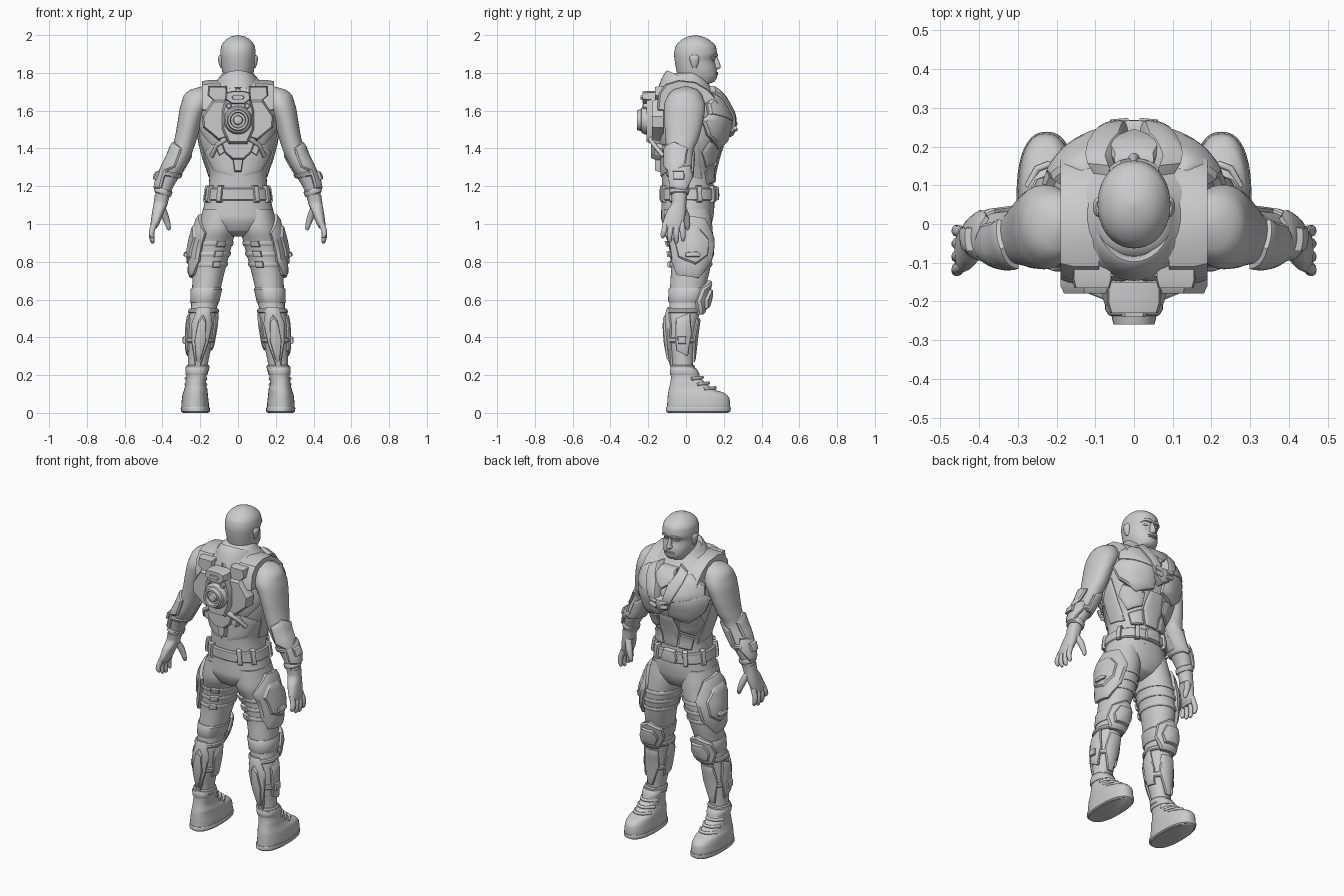
import bpy, bmesh, math

# ---------- helpers ----------
def finish(name, verts, faces, mirror=False, angle=35):
    me = bpy.data.meshes.new(name)
    me.from_pydata(verts, [], faces)
    bm = bmesh.new(); bm.from_mesh(me)
    bmesh.ops.remove_doubles(bm, verts=bm.verts, dist=1e-5)
    bmesh.ops.recalc_face_normals(bm, faces=bm.faces)
    bm.to_mesh(me); bm.free()
    me.shade_smooth(); me.set_sharp_from_angle(angle=math.radians(angle))
    ob = bpy.data.objects.new(name, me)
    bpy.context.collection.objects.link(ob)
    if mirror:
        ob.modifiers.new("mirror", 'MIRROR').use_mirror_merge = False
    return ob

def rings_to_faces(k, n):
    f = [(i*n+j, i*n+(j+1) % n, (i+1)*n+(j+1) % n, (i+1)*n+j) for i in range(k-1) for j in range(n)]
    return f + [tuple(range(n)), tuple(range((k-1)*n, k*n))]

def at(rows, z):
    """Monotone cubic interpolation of section rows (z, cx, rx, y_back, y_front)."""
    z = min(max(z, rows[0][0]), rows[-1][0])
    i = max(k for k in range(len(rows)-1) if rows[k][0] <= z)
    h = rows[i+1][0]-rows[i][0]; t = (z-rows[i][0])/h
    def slope(k, c): return (rows[k+1][c]-rows[k][c])/(rows[k+1][0]-rows[k][0])
    def tan(k, c):
        if k == 0: return slope(0, c)
        if k == len(rows)-1: return slope(k-1, c)
        a, b = slope(k-1, c), slope(k, c)
        return 0 if a*b <= 0 else 2*a*b/(a+b)
    return [(2*t**3-3*t*t+1)*rows[i][c]+(t**3-2*t*t+t)*h*tan(i, c)
            + (3*t*t-2*t**3)*rows[i+1][c]+(t**3-t*t)*h*tan(i+1, c) for c in range(1, 5)]

def point(body, deg, z, d=0):
    rows, n = body
    cx, rx, yb, yf = at(rows, z)
    c, s = math.cos(math.radians(deg)), math.sin(math.radians(deg))
    return (cx+(rx+d)*math.copysign(abs(c)**(2/n), c),
            (yb+yf)/2+((yf-yb)/2+d)*math.copysign(abs(s)**(2/n), s), z)

def loft(name, body, mirror=False, steps=40, seg=40):
    z0, z1 = body[0][0][0], body[0][-1][0]
    v = [point(body, 360*j/seg, z0+(z1-z0)*i/steps) for i in range(steps+1) for j in range(seg)]
    return finish(name, v, rings_to_faces(steps+1, seg), mirror, 50)

def band(name, body, z0, z1, d, mirror=False, tilt=0, seg=40):
    b = min(.006, (z1-z0)*.25)
    prof = [(z0, -.01), (z0, d*.5), (z0+b, d), (z1-b, d), (z1, d*.5), (z1, -.01)]
    v = [point(body, 360*j/seg, z+tilt*math.cos(2*math.pi*j/seg), e) for z, e in prof for j in range(seg)]
    return finish(name, v, rings_to_faces(6, seg), mirror)

def plate(name, body, outline, d, mirror=False, edge=.86):
    """Bevelled armour plate following a body; outline in (degrees, z)."""
    o = []
    for (a, z), (a2, z2) in zip(outline, outline[1:]+outline[:1]):
        o += [(a+(a2-a)*t/5, z+(z2-z)*t/5) for t in range(5)]
    ca, cz = sum(p[0] for p in o)/len(o), sum(p[1] for p in o)/len(o)
    v = [point(body, ca+(a-ca)*s, cz+(z-cz)*s, e)
         for s, e in ((1, -.012), (1, d*.65), (edge, d), (.6, d*1.05), (.3, d*1.1), (.02, d*1.1)) for a, z in o]
    return finish(name, v, rings_to_faces(6, len(o)), mirror)

def slab(name, pts, d0, d1, mirror=False, sym=False, inset=.88, axis='y'):
    """Bevelled extrusion of an outline (u, z) from depth d0 to d1."""
    if sym: pts = pts+[(-u, z) for u, z in reversed(pts)]
    n = len(pts); cu, cz = sum(p[0] for p in pts)/n, sum(p[1] for p in pts)/n
    v = []
    for s, d in ((1, d0), (1, d0+(d1-d0)*.65), (inset, d1)):
        for u, z in pts:
            u2, z2 = cu+(u-cu)*s, cz+(z-cz)*s
            v.append((u2, d, z2) if axis == 'y' else (d, u2, z2))
    return finish(name, v, rings_to_faces(3, n), mirror)

def rod(name, pts, mirror=True):
    """Tube through points (x, y, z, radius)."""
    cu = bpy.data.curves.new(name, 'CURVE'); cu.dimensions = '3D'
    cu.bevel_depth = 1; cu.bevel_resolution = 3; cu.use_fill_caps = True
    for s in ((1, -1) if mirror else (1,)):
        sp = cu.splines.new('POLY'); sp.points.add(len(pts)-1); sp.use_smooth = True
        for p, (x, y, z, r) in zip(sp.points, pts):
            p.co = (s*x, y, z, 1); p.radius = r
    bpy.context.collection.objects.link(bpy.data.objects.new(name, cu))

def disc(name, x, y, z, prof, seg=32):
    """Turned part along -y; prof is (radius, depth)."""
    v = [(x+r*math.cos(2*math.pi*j/seg), y-d, z+r*math.sin(2*math.pi*j/seg)) for r, d in prof for j in range(seg)]
    finish(name, v, rings_to_faces(len(prof), seg))

# ---------- body sections: z, centre x, half width, back y, front y ----------
head = ([(1.66, 0, .08, -.05, .09), (1.735, 0, .073, -.048, .10), (1.752, 0, .068, -.047, .15),
         (1.785, 0, .078, -.046, .165), (1.82, 0, .086, -.052, .162), (1.865, 0, .09, -.06, .152),
         (1.90, 0, .094, -.063, .164), (1.94, 0, .089, -.055, .158), (1.97, 0, .07, -.03, .13),
         (1.99, 0, .042, .005, .095), (2.0, 0, .005, .045, .055)], 2.1)
torso = ([(1.10, 0, .17, -.125, .15), (1.25, 0, .152, -.128, .145), (1.35, 0, .18, -.13, .165),
          (1.45, 0, .205, -.14, .20), (1.55, 0, .215, -.145, .222), (1.65, 0, .205, -.14, .185),
          (1.72, 0, .165, -.13, .135), (1.76, 0, .115, -.10, .11), (1.80, 0, .08, -.06, .09)], 2.3)
pelvis = ([(.935, 0, .05, -.05, .06), (.965, 0, .13, -.105, .115), (1.04, 0, .19, -.132, .145),
           (1.10, 0, .18, -.13, .15), (1.17, 0, .165, -.128, .15)], 2.2)
leg = ([(.17, .222, .05, -.07, .04), (.25, .213, .052, -.072, .037), (.38, .20, .066, -.09, .047),
        (.48, .19, .072, -.096, .062), (.58, .177, .069, -.087, .085), (.65, .168, .075, -.085, .10),
        (.75, .155, .085, -.08, .125), (.88, .133, .098, -.09, .145), (.98, .11, .10, -.12, .14),
        (1.08, .10, .085, -.115, .125)], 2.1)
boot = ([(0, .225, .066, -.095, .222), (.012, .225, .072, -.102, .232), (.04, .227, .073, -.10, .234),
         (.075, .227, .07, -.098, .23), (.105, .226, .066, -.095, .205), (.12, .224, .062, -.092, .16),
         (.15, .224, .055, -.085, .115), (.19, .22, .053, -.08, .075), (.235, .218, .055, -.08, .05)], 2.4)
arm = ([(1.09, .412, .035, -.075, .0), (1.17, .395, .04, -.077, .008), (1.25, .363, .052, -.09, .028),
        (1.32, .328, .057, -.103, .033), (1.38, .299, .057, -.104, .038), (1.45, .277, .059, -.108, .066),
        (1.55, .253, .065, -.115, .092), (1.62, .23, .076, -.117, .102), (1.68, .21, .077, -.095, .085),
        (1.715, .195, .05, -.06, .055), (1.728, .185, .01, -.01, .01)], 2.1)
hand = ([(.975, .447, .015, -.105, -.025), (1.0, .44, .023, -.122, -.015), (1.06, .424, .031, -.105, -.002),
         (1.12, .408, .037, -.075, .002), (1.15, .402, .04, -.077, .006)], 2.4)

loft("head", head)
loft("torso", torso)
loft("pelvis", pelvis)
for nm, b in (("leg", leg), ("boot", boot), ("arm", arm), ("palm", hand)):
    loft(nm, b, True)

# face and ears
loft("nose", ([(1.818, 0, .012, .13, .168), (1.828, 0, .019, .13, .184), (1.845, 0, .013, .13, .181),
               (1.89, 0, .008, .13, .163)], 2), steps=10, seg=16)
plate("brow", head, [(86, 1.884), (60, 1.888), (48, 1.88), (50, 1.893), (70, 1.906), (86, 1.898)], .007, True)
plate("eye", head, [(76, 1.868), (66, 1.874), (56, 1.868), (66, 1.862)], .004, True)
for z in (1.792, 1.802):
    plate("lip", head, [(68, z), (90, z-.005), (112, z), (90, z+.004)], .005)
loft("ear", ([(1.825, .086, .006, .035, .055), (1.85, .09, .012, .025, .065), (1.88, .092, .014, .018, .07),
              (1.895, .092, .006, .03, .06)], 2), True, 10, 16)

# fingers and thumb
for i in range(4):
    y, tip = -.108+.029*i, (.925, .903, .897, .908)[i]
    y2 = y*1.22+.01
    rod("finger", [(.44, y, 1.01, .015), (.456, (y+y2)/2, .965, .0155), (.458, y2, (tip+.965)/2, .0135),
                   (.452, y2, tip+.008, .011), (.451, y2, tip, .005)])
rod("thumb", [(.405, -.02, 1.09, .02), (.385, .002, 1.04, .019), (.372, .008, 1.0, .015), (.366, .008, .975, .011), (.365, .008, .967, .004)])

# tilted collar
prof = [(1.4, -.085), (1.28, -.04), (1.1, 0), (1.02, .006), (.92, -.012), (.85, -.1)]
n = 40
finish("collar", [(.1*r*math.cos(t), .035+.13*r*math.sin(t), 1.745-.062*math.sin(t)+dz)
                  for r, dz in prof for t in [2*math.pi*j/n for j in range(n)]], rings_to_faces(6, n))

# vest: shoulder straps, chest plates, abdomen plates
slab("shoulder_strap", [(-.155, 1.6), (-.145, 1.69), (-.11, 1.74), (-.04, 1.762), (.05, 1.752), (.12, 1.71), (.175, 1.65), (.19, 1.58)],
     .09, .19, True, inset=.93, axis='x')
plate("chest_plate", torso, [(84, 1.43), (55, 1.395), (22, 1.47), (10, 1.55), (30, 1.60), (84, 1.56)], .03, True)
plate("upper_chest_plate", torso, [(82, 1.53), (50, 1.56), (22, 1.58), (25, 1.64), (50, 1.69), (72, 1.67)], .034, True)
plate("collar_lapel", torso, [(89, 1.5), (80, 1.5), (58, 1.7), (72, 1.73), (84, 1.64)], .045, True)
plate("chest_clip", torso, [(80, 1.49), (90, 1.46), (100, 1.49), (98, 1.55), (82, 1.55)], .045)
for z in (1.50, 1.53):
    rod("chest_buckle", [(.015, .262, z, .012), (.06, .258, z+.01, .012)])
plate("throat_guard", torso, [(75, 1.66), (90, 1.6), (105, 1.66), (102, 1.71), (78, 1.71)], .04)
plate("abdomen_centre", torso, [(78, 1.22), (102, 1.22), (108, 1.32), (100, 1.42), (80, 1.42), (72, 1.32)], .014)
plate("abdomen_side", torso, [(74, 1.22), (45, 1.21), (38, 1.28), (70, 1.31)], .013, True)
plate("rib_plate", torso, [(70, 1.33), (38, 1.30), (20, 1.38), (30, 1.44), (72, 1.40)], .014, True)
plate("flank_plate", torso, [(30, 1.24), (-10, 1.26), (-20, 1.4), (5, 1.5), (18, 1.36)], .009, True)
plate("lower_back_panel", torso, [(275, 1.25), (320, 1.28), (335, 1.38), (300, 1.42), (275, 1.34)], .008, True)
plate("back_panel", torso, [(272, 1.42), (310, 1.42), (335, 1.5), (335, 1.62), (310, 1.72), (272, 1.72)], .014, True)

# back unit
slab("pack_wing", [(.03, 1.46), (.1, 1.44), (.185, 1.51), (.19, 1.57), (.13, 1.66), (.03, 1.66)], -.12, -.18, True)
slab("pack_upper_wing", [(.05, 1.64), (.12, 1.645), (.16, 1.68), (.155, 1.73), (.06, 1.73)], -.1, -.165, True)
slab("pack_core", [(.05, 1.42), (.085, 1.5), (.085, 1.6), (.06, 1.69)], -.12, -.21, sym=True)
slab("pack_top", [(.035, 1.635), (.07, 1.66), (.065, 1.695), (.03, 1.705)], -.15, -.23, sym=True)
slab("pack_top_vent", [(.025, 1.658), (.035, 1.67), (.025, 1.682)], -.2, -.24, sym=True)
slab("pack_lower", [(.03, 1.34), (.075, 1.38), (.1, 1.45), (.05, 1.48)], -.12, -.185, sym=True)
slab("pack_tail", [(.018, 1.275), (.03, 1.36), (.02, 1.42)], -.11, -.165, sym=True)
slab("pack_fin", [(.04, 1.4), (.1, 1.36), (.115, 1.4), (.06, 1.46)], -.12, -.17, True)
disc("pack_turbine", 0, -.16, 1.55, [(.075, 0), (.075, .06), (.066, .075), (.058, .078), (.053, .1), (.042, .1),
                                     (.038, .08), (.026, .08), (.022, .096), (.005, .1)])
for s in (-1, 1):
    disc("pack_bolt", s*.048, -.18, 1.625, [(.014, 0), (.014, .045), (.01, .05), (.002, .05)], 16)
rod("pack_hose", [(.06, -.19, 1.45, .012), (.11, -.17, 1.42, .012), (.14, -.12, 1.36, .012)])

# belt
band("belt", torso, 1.125, 1.19, .014)
for a in (300, 330, 20, 60):
    plate("belt_loop", torso, [(a-5, 1.115), (a+5, 1.115), (a+5, 1.205), (a-5, 1.205)], .025, True)
plate("belt_buckle", torso, [(78, 1.125), (102, 1.125), (104, 1.16), (100, 1.2), (80, 1.2), (76, 1.16)], .026)

# thigh armour and straps
plate("thigh_guard", leg, [(-60, .95), (-55, .80), (-35, .73), (25, .715), (60, .80), (68, .92), (40, 1.03), (-10, 1.05)], .026, True)
plate("thigh_guard_top", leg, [(-38, .93), (-30, .82), (10, .78), (38, .83), (42, .92), (20, .99), (-15, 1.0)], .036, True)
plate("thigh_badge", leg, [(-12, .825), (16, .825), (20, .84), (10, .855), (-12, .85)], .048, True)
for z in (.785, .84, .895):
    band("thigh_strap", leg, z-.012, z+.012, .007, True)
    plate("strap_buckle", leg, [(236, z-.016), (262, z-.016), (262, z+.016), (236, z+.016)], .018, True)

# knee and shin armour
band("knee_sleeve", leg, .585, .66, .008, True)
plate("knee_pad", leg, [(55, .52), (125, .52), (148, .59), (138, .66), (90, .70), (42, .66), (32, .59)], .03, True)
plate("knee_cap", leg, [(65, .55), (115, .55), (125, .60), (110, .655), (70, .655), (55, .60)], .045, True)
plate("shin_plate", leg, [(75, .27), (105, .27), (130, .40), (120, .50), (60, .50), (50, .40)], .014, True)
plate("outer_shin_plate", leg, [(-25, .33), (25, .30), (38, .42), (20, .53), (-25, .50)], .014, True)
plate("inner_shin_plate", leg, [(155, .33), (205, .34), (210, .5), (170, .54), (148, .42)], .012, True)
plate("calf_guard", leg, [(258, .24), (282, .24), (304, .36), (312, .47), (292, .56), (248, .56), (228, .47), (236, .36)], .016, True)
plate("calf_ridge", leg, [(262, .27), (278, .27), (290, .38), (282, .49), (270, .52), (258, .49), (250, .38)], .026, True)
for z, h in ((.385, .014), (.54, .012), (.235, .018)):
    band("shin_strap", leg, z-h, z+h, .011, True)
plate("shin_clasp", leg, [(-14, .365), (14, .365), (14, .405), (-14, .405)], .026, True)

# boots
band("boot_sole", boot, .002, .03, .005, True)
band("boot_cuff", boot, .2, .237, .006, True)
for z in (.125, .15, .18):
    y = at(boot[0], z)[3]
    rod("boot_lace", [(.17, y-.055, z, .009), (.195, y-.008, z+.006, .009), (.222, y+.003, z+.008, .009),
                      (.25, y-.008, z+.006, .009), (.275, y-.055, z, .009)])

# arm guards
plate("elbow_pad", arm, [(-95, 1.30), (-30, 1.26), (25, 1.32), (30, 1.40), (-25, 1.435), (-85, 1.40)], .017, True)
plate("forearm_guard", arm, [(-70, 1.19), (40, 1.18), (70, 1.25), (45, 1.31), (-60, 1.29)], .017, True)
plate("inner_forearm_guard", arm, [(85, 1.24), (160, 1.25), (170, 1.36), (120, 1.4), (75, 1.36)], .012, True)
plate("forearm_clasp", arm, [(-25, 1.235), (15, 1.235), (15, 1.28), (-25, 1.28)], .032, True)
band("forearm_strap", arm, 1.25, 1.275, .012, True, .01)
band("wrist_cuff", arm, 1.155, 1.185, .009, True, .012)
